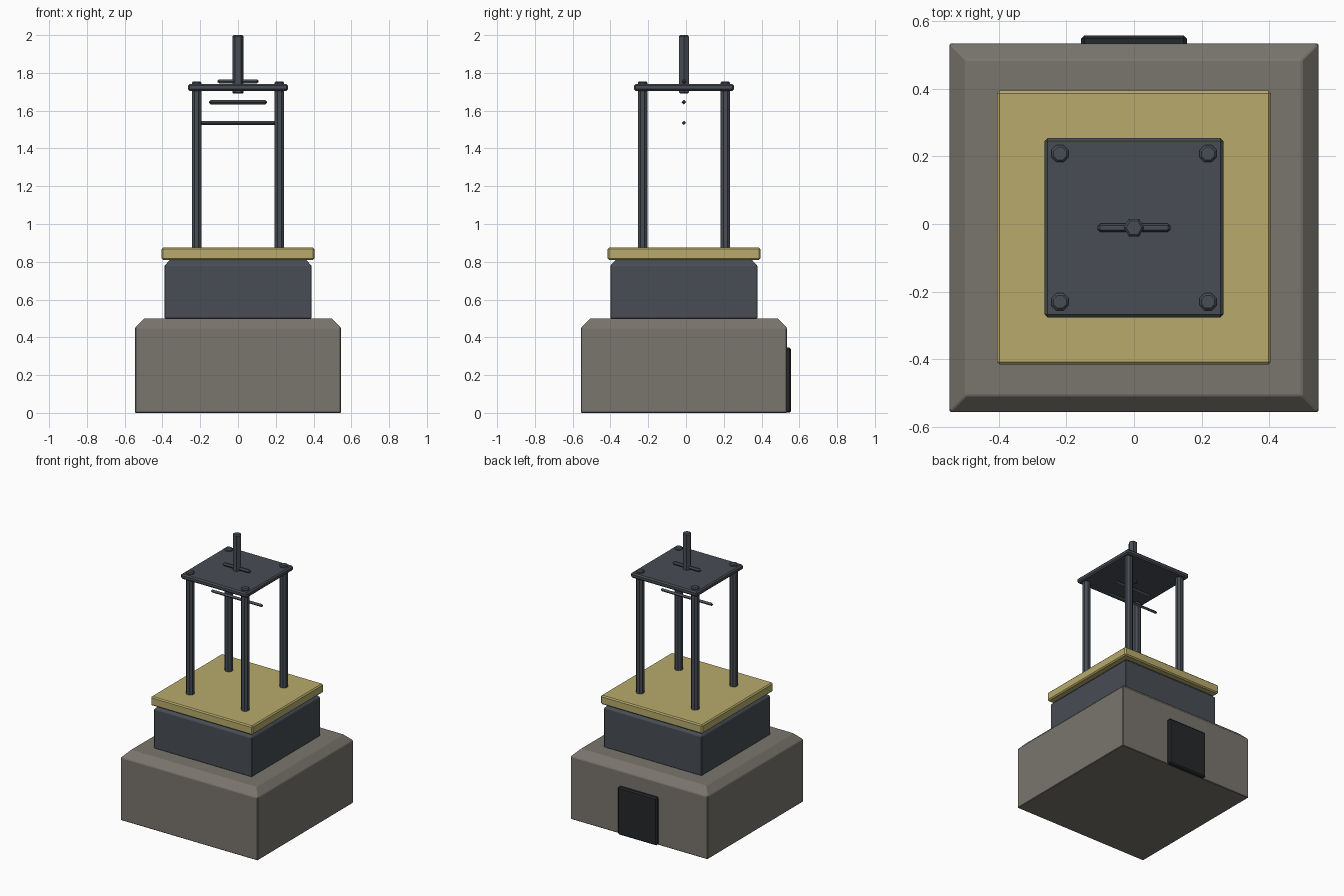
import bpy, bmesh, math
from mathutils import Matrix

if "Cube" in bpy.data.objects:
    bpy.data.objects.remove(bpy.data.objects["Cube"])

CY = -0.011  # all main parts share this y centre


def material(name, rgb):
    m = bpy.data.materials.new(name)
    m.diffuse_color = (*rgb, 1)
    m.use_nodes = True
    m.node_tree.nodes["Principled BSDF"].inputs["Base Color"].default_value = m.diffuse_color
    return m


STONE = material("stone", (0.195, 0.18, 0.155))
STEEL = material("dark_steel", (0.065, 0.075, 0.09))
BRASS = material("brass", (0.48, 0.41, 0.15))
HATCH = material("black_panel", (0.018, 0.021, 0.024))


def finish(bm, name, mat, bevel=0):
    bmesh.ops.recalc_face_normals(bm, faces=bm.faces)
    me = bpy.data.meshes.new(name)
    bm.to_mesh(me)
    bm.free()
    me.materials.append(mat)
    ob = bpy.data.objects.new(name, me)
    bpy.context.collection.objects.link(ob)
    if bevel:
        mod = ob.modifiers.new("edge", "BEVEL")
        mod.width, mod.segments = bevel, 1
        mod.limit_method = "ANGLE"
    return ob


def box(name, lo, hi, mat, bevel):
    bm = bmesh.new()
    bmesh.ops.create_cube(bm, size=1)
    for v in bm.verts:
        v.co = [(a + b) / 2 + c * (b - a) for a, b, c in zip(lo, hi, v.co)]
    return finish(bm, name, mat, bevel)


def stack(name, rings, sides, mat, turn=0.0, place=Matrix(), bevel=0):
    """Loft polygon rings given as (height, corner radius)."""
    bm = bmesh.new()
    loops = []
    for z, r in rings:
        angles = [turn + math.tau * i / sides for i in range(sides)]
        loops.append([bm.verts.new((r * math.cos(a), r * math.sin(a), z)) for a in angles])
    for lo, hi in zip(loops, loops[1:]):
        for i in range(sides):
            j = (i + 1) % sides
            bm.faces.new((lo[i], lo[j], hi[j], hi[i]))
    bm.faces.new(loops[0][::-1])
    bm.faces.new(loops[-1])
    bm.transform(place)
    return finish(bm, name, mat, bevel)


def rod(name, z0, z1, r, c, sides, mat, turn=0.0, place=Matrix()):
    rings = [(z0, r - c), (z0 + c, r), (z1 - c, r), (z1, r - c)]
    return stack(name, rings, sides, mat, turn, place)


def at(x, y, z=0):
    return Matrix.Translation((x, y, z))


# stepped pedestal with chamfered top edges
D = math.sqrt(2)
Q = math.pi / 4
stack("stone_base", [(0, 0.545 * D), (0.45, 0.545 * D), (0.5, 0.497 * D)],
      4, STONE, Q, at(0, CY), 0.004)
stack("middle_block", [(0.5, 0.389 * D), (0.78, 0.389 * D), (0.81, 0.36 * D)],
      4, STEEL, Q, at(0, CY), 0.003)

# brass slab and panel at the back
box("brass_slab", (-0.405, CY - 0.405, 0.81), (0.405, CY + 0.405, 0.875), BRASS, 0.008)
box("back_panel", (-0.156, 0.505, 0.001), (0.156, 0.557, 0.345), HATCH, 0.009)

# four octagonal posts and the plate they carry
for sx, xn in ((-1, "left"), (1, "right")):
    for sy, yn in ((-1, "front"), (1, "back")):
        rod(f"post_{yn}_{xn}", 0.86, 1.755, 0.0275, 0.007, 8, STEEL,
            math.pi / 8, at(0.219 * sx, CY + 0.219 * sy))
box("top_plate", (-0.265, CY - 0.265, 1.705), (0.265, CY + 0.265, 1.741), STEEL, 0.009)

# hexagonal centre spindle
rod("centre_spindle", 1.69, 2.0, 0.03, 0.007, 6, STEEL, 0, at(0, CY))

# crosswise bars: lever on the plate and two thin rods below it
to_x = Matrix.Rotation(math.pi / 2, 4, "Y")
for name, z, half, r, sides, turn in (
    ("lever", 1.755, 0.108, 0.0125, 6, math.pi / 2),
    ("upper_crossbar", 1.645, 0.153, 0.012, 4, 0),
    ("lower_crossbar", 1.535, 0.205, 0.011, 4, 0),
):
    rod(name, -half, half, r, 0.008, sides, STEEL, turn, at(0, CY, z) @ to_x)
